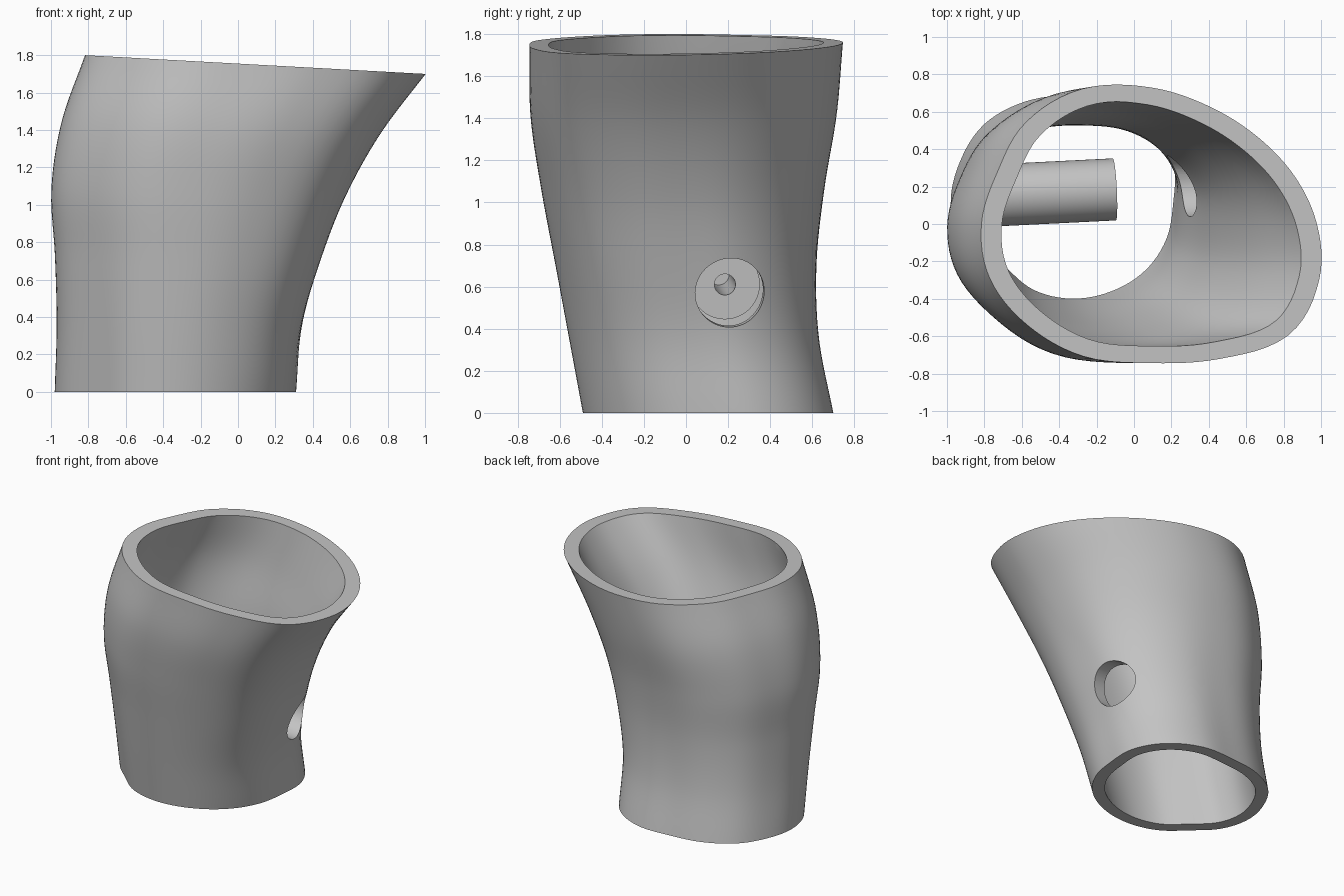
import bpy, bmesh, math
from mathutils import Vector

old = bpy.data.objects.get("Cube")
if old:
    bpy.data.objects.remove(old, do_unlink=True)

mat = bpy.data.materials.new("plain grey")
mat.use_nodes = True
GREY = (0.55, 0.55, 0.55, 1)
mat.diffuse_color = GREY
mat.node_tree.nodes["Principled BSDF"].inputs["Base Color"].default_value = GREY

SIDES, RINGS = 96, 32
# Extents at evenly spaced heights, bottom to top
X_MIN = [-.98, -.97, -.98, -1.0, -.945, -.82]
X_MAX = [.31, .35, .45, .58, .76, 1.0]
Y_MIN = [-.49, -.555, -.62, -.685, -.735, -.74]
Y_MAX = [.70, .64, .63, .665, .72, .745]
# Bottom and top outlines as radii around the centre
BOTTOM = [.985, 1.06, 1.09, 1.06, .985, 1.0, 1.02, 1.0,
          1.0, .98, .93, .98, 1.0, 1.0, 1.0, .99]
TOP = [.975, .91, .885, .91, .98, 1.05, 1.035, .975,
       .995, 1.025, 1.03, 1.035, 1.005, 1.055, 1.14, 1.07]


def spline(vals, u, closed=False):
    """Smooth value through evenly spaced samples."""
    n = len(vals)
    i = math.floor(u) if closed else min(int(u), n - 2)
    f = u - i

    def at(k):
        if closed:
            return vals[k % n]
        if k < 0:
            return 2 * vals[0] - vals[1]
        if k >= n:
            return 2 * vals[-1] - vals[-2]
        return vals[k]
    a, b, c, d = (at(i + k) for k in (-1, 0, 1, 2))
    return b + f / 2 * (c - a + f * (2 * a - 5 * b + 4 * c - d + f * (3 * (b - c) + d - a)))


def ring(t, inset):
    """One cross-section, moved inward by inset (more where the wall leans)."""
    u = t * (len(X_MIN) - 1)
    x0, x1, y0, y1 = (spline(v, u) for v in (X_MIN, X_MAX, Y_MIN, Y_MAX))
    flat = []
    for k in range(SIDES):
        a = math.tau * k / SIDES
        v = k * len(TOP) / SIDES
        r = (1 - t) * spline(BOTTOM, v, True) + t * spline(TOP, v, True)
        flat.append(Vector(((x0 + x1) / 2 + (x1 - x0) / 2 * r * math.cos(a),
                            (y0 + y1) / 2 + (y1 - y0) / 2 * r * math.sin(a))))
    pts = []
    for k, p in enumerate(flat):
        d = (flat[(k + 1) % SIDES] - flat[k - 1]).normalized()
        q = p + Vector((-d.y, d.x)) * inset * (1 + .2 * t * abs(d.y))
        pts.append(Vector((q.x, q.y, t * (1.755 - .055 * q.x))))
    return pts


def make_object(name, bm):
    bmesh.ops.recalc_face_normals(bm, faces=bm.faces)
    mesh = bpy.data.meshes.new(name)
    bm.to_mesh(mesh)
    bm.free()
    mesh.materials.append(mat)
    ob = bpy.data.objects.new(name, mesh)
    bpy.context.collection.objects.link(ob)
    return ob


def loft(name, rings):
    bm = bmesh.new()
    loops = [[bm.verts.new(p) for p in r] for r in rings]
    for lo, hi in zip(loops, loops[1:]):
        for k in range(SIDES):
            j = (k + 1) % SIDES
            bm.faces.new((lo[k], lo[j], hi[j], hi[k]))
    bm.faces.new(loops[0])
    bm.faces.new(loops[-1])
    return make_object(name, bm)


# Pin axis, sloping slightly down towards the side hole
START = Vector((-.105, .185, .61))
AXIS = Vector((1, .05, -.08)).normalized()


def rod(name, start, end, radius):
    bm = bmesh.new()
    bmesh.ops.create_cone(bm, cap_ends=True, segments=64, radius1=radius,
                          radius2=radius, depth=end - start)
    ob = make_object(name, bm)
    ob.data.transform(AXIS.to_track_quat('Z', 'Y').to_matrix().to_4x4())
    ob.location = START + AXIS * (start + end) / 2
    return ob


def cut(target, cutter):
    mod = target.modifiers.new("cut", 'BOOLEAN')
    mod.operation = 'DIFFERENCE'
    mod.solver = 'EXACT'
    mod.object = cutter
    bpy.context.view_layer.objects.active = target
    bpy.ops.object.modifier_apply(modifier=mod.name)
    bpy.data.objects.remove(cutter, do_unlink=True)


# Outer wall, and the cavity that runs out past both ends
heights = [i / RINGS for i in range(RINGS + 1)]
sleeve = loft("sleeve", [ring(t, 0) for t in heights])
inner = [ring(t, .091) for t in heights]
below = [p - Vector((0, 0, .1)) for p in inner[0]]
above = [p + Vector((0, 0, .1)) for p in inner[-1]]
cavity = loft("cavity", [below] + inner + [above])

# Leaving the pin out of the cavity keeps it joined to the wall
cut(cavity, rod("pin", -1.2, 0, .166))
cut(sleeve, cavity)
cut(sleeve, rod("side_hole", .2, 1, .166))
cut(sleeve, rod("pin_bore", -.6, .1, .05))

bpy.ops.object.select_all(action='DESELECT')
sleeve.select_set(True)
bpy.context.view_layer.objects.active = sleeve
bpy.ops.object.shade_smooth_by_angle(angle=math.radians(35))
